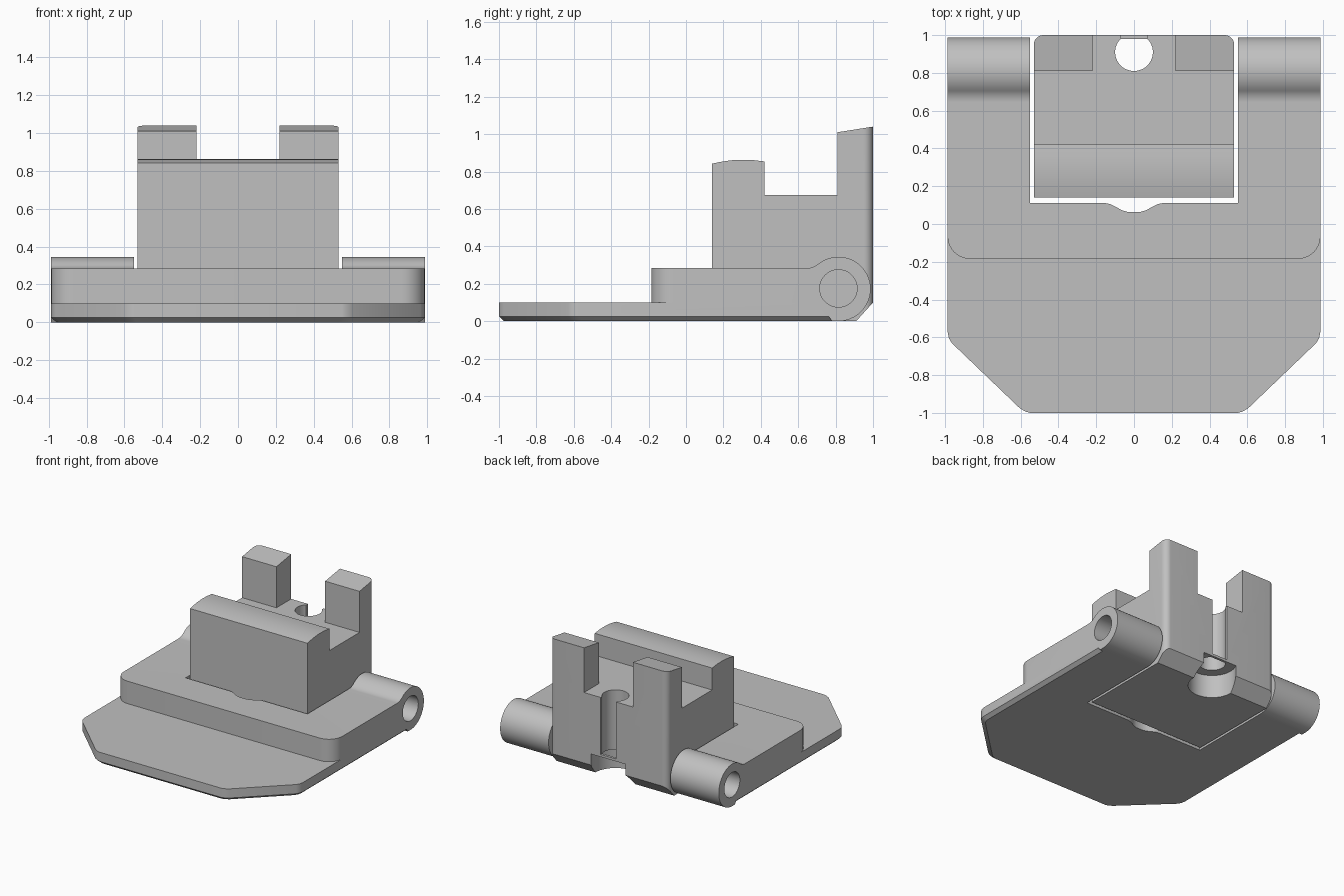
import bpy, bmesh
from math import sin, cos, pi, radians, atan2

cube = bpy.data.objects.get("Cube")
if cube:
    bpy.data.objects.remove(cube, do_unlink=True)

GREY = (0.53, 0.53, 0.53, 1)
mat = bpy.data.materials.new("plain grey")
mat.use_nodes = True
mat.diffuse_color = GREY
mat.node_tree.nodes["Principled BSDF"].inputs["Base Color"].default_value = GREY


def arc(cx, cy, r, a0, a1, n):
    """Points on an arc, angles in degrees."""
    angles = [radians(a0 + (a1 - a0) * i / n) for i in range(n + 1)]
    return [(cx + r * cos(a), cy + r * sin(a)) for a in angles]


def circle(cx, cy, r, n=48):
    return arc(cx, cy, r, 0, 360, n)[:-1]


def loft(name, lower, upper, round_edges=None, radius=0):
    """Solid between two matching loops, with optional rounded edges."""
    bm = bmesh.new()
    a = [bm.verts.new(p) for p in lower]
    b = [bm.verts.new(p) for p in upper]
    bm.faces.new(a[::-1])
    bm.faces.new(b)
    n = len(a)
    for i in range(n):
        j = (i + 1) % n
        bm.faces.new((a[i], a[j], b[j], b[i]))
    if round_edges:
        picked = [e for e in bm.edges if round_edges(e)]
        bmesh.ops.bevel(bm, geom=picked, offset=radius, segments=10,
                        profile=0.5, affect='EDGES')
    bmesh.ops.recalc_face_normals(bm, faces=bm.faces[:])
    mesh = bpy.data.meshes.new(name)
    bm.to_mesh(mesh)
    bm.free()
    mesh.materials.append(mat)
    ob = bpy.data.objects.new(name, mesh)
    bpy.context.collection.objects.link(ob)
    return ob


def prism_z(name, pts, z0, z1):
    return loft(name, [(x, y, z0) for x, y in pts], [(x, y, z1) for x, y in pts])


def prism_x(name, pts, half, **kw):
    return loft(name, [(-half, y, z) for y, z in pts],
                [(half, y, z) for y, z in pts], **kw)


def box(name, x, y0, y1, z0, z1):
    return prism_z(name, [(-x, y0), (x, y0), (x, y1), (-x, y1)], z0, z1)


def combine(target, tool, operation):
    """Boolean the tool into the target and discard the tool."""
    tool.hide_render = True
    mod = target.modifiers.new("boolean", 'BOOLEAN')
    mod.operation, mod.object, mod.solver = operation, tool, 'EXACT'
    bpy.context.view_layer.objects.active = target
    bpy.ops.object.modifier_apply(modifier=mod.name)
    bpy.data.objects.remove(tool, do_unlink=True)


def smooth(ob):
    bpy.ops.object.select_all(action='DESELECT')
    ob.select_set(True)
    bpy.context.view_layer.objects.active = ob
    bpy.ops.object.shade_smooth_by_angle(angle=radians(25))


def vertical_at(y):
    """Rule picking the upright edges at depth y."""
    def rule(e):
        p, q = (v.co for v in e.verts)
        return abs(p.y - y) < .001 and abs(q.y - y) < .001 and abs(p.x - q.x) < .001
    return rule


HALF = 0.987
HY, HZ, HR = 0.815, 0.172, 0.172      # hinge axis and radius
DECK = 0.283

# Base plate with clipped front corners and a chamfered underside
right = [(0.55, -1), (0.575, -0.993), (0.605, -0.975), (0.965, -0.63),
         (0.98, -0.605), (HALF, -0.57), (HALF, HY)]
outline = right + [(-x, y) for x, y in reversed(right)]


def inset(p):
    return (p[0] * .972, p[1] * .972 if p[1] < 0 else p[1])


base = loft("hinged_base", [(*inset(p), 0) for p in outline],
            [(*p, 0.025) for p in outline])
combine(base, prism_z("plate_top", outline, 0.025, 0.1), 'UNION')

# Raised deck flowing through a fillet into the hinge barrels
FR = 0.1
dy = ((FR + HR) ** 2 - (DECK + FR - HZ) ** 2) ** 0.5
meet = atan2(DECK + FR - HZ, -dy) * 180 / pi
profile = [(-0.185, 0.06), (-0.185, DECK)]
profile += arc(HY - dy, DECK + FR, FR, -90, meet - 180, 10)
profile += arc(HY, HZ, HR, meet, -90, 40)[1:]
profile += [(0.78, 0), (0.74, 0.06)]
deck = prism_x("deck", profile, HALF, round_edges=vertical_at(-0.185), radius=0.12)
combine(base, deck, 'UNION')

# Notch for the block, with a shallow finger dip, and the pin bore
dip = [(-0.15, 0.11), (-0.125, 0.105), (-0.1, 0.093), (-0.065, 0.073),
       (-0.03, 0.063)]
notch = [(-0.55, 1.2), (-0.55, 0.11)] + dip + [(-x, y) for x, y in reversed(dip)]
notch += [(0.55, 0.11), (0.55, 1.2)]
combine(base, prism_z("notch", notch, -0.2, 0.6), 'DIFFERENCE')
combine(base, prism_x("pin_bore", circle(HY, HZ + .003, 0.1), 1.2), 'DIFFERENCE')
smooth(base)

# Block with a domed front ridge, a trough and a tall back wall
ridge = [(0.14, 0.842), (0.18, 0.851), (0.24, 0.86), (0.3, 0.863),
         (0.36, 0.861), (0.42, 0.854)]
side = [(0.91, 0), (0.14, 0)] + ridge
side += [(0.42, 0.675), (0.81, 0.675), (0.81, 1.01), (1, 1.04), (1, 0.1)]
block = prism_x("clamp_block", side, 0.53, round_edges=vertical_at(1), radius=0.05)

# Gap between the posts, screw hole with rear slot, and counterbore below
combine(block, box("post_gap", 0.22, 0.7, 1.2, 0.675, 1.3), 'DIFFERENCE')
hole = [(x, min(y, 0.98)) for x, y in circle(0, 0.91, 0.1)]
combine(block, prism_z("screw_hole", hole, -0.1, 0.9), 'DIFFERENCE')
combine(block, box("rear_slot", 0.07, 0.93, 1.2, 0.21, 0.9), 'DIFFERENCE')
combine(block, prism_z("counterbore", circle(0, 0.91, 0.18), -0.1, 0.19), 'DIFFERENCE')
smooth(block)
